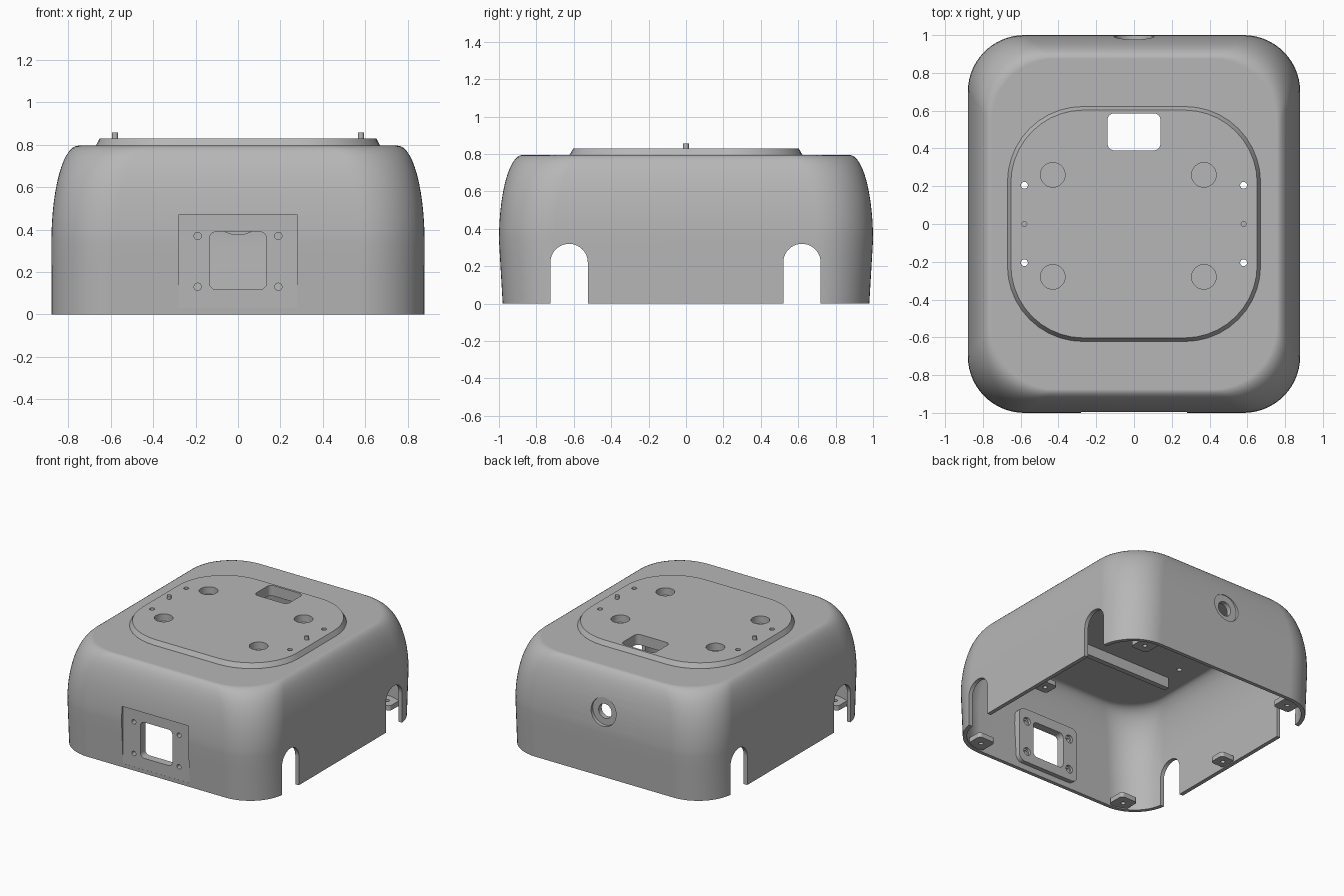
import bpy, bmesh
from math import sin, cos, pi, sqrt

if "Cube" in bpy.data.objects:
    bpy.data.objects.remove(bpy.data.objects["Cube"])

grey = bpy.data.materials.new("plain_grey")
grey.use_nodes = True
COLOUR = (0.47, 0.47, 0.47, 1)
grey.diffuse_color = COLOUR
grey.node_tree.nodes["Principled BSDF"].inputs["Base Color"].default_value = COLOUR


def outline(hx, hy, r, steps=10):
    """Rounded rectangle; a circle when hx = hy = r."""
    pts = []
    for q, (sx, sy) in enumerate(((1, 1), (-1, 1), (-1, -1), (1, -1))):
        for i in range(steps + 1):
            a = (q + i / steps) * pi / 2
            pts.append((sx * (hx - r) + r * cos(a), sy * (hy - r) + r * sin(a)))
    return pts


def loft(name, rings):
    """Closed solid through rings of 3D points."""
    bm = bmesh.new()
    loops = [[bm.verts.new(p) for p in ring] for ring in rings]
    n = len(loops[0])
    for a, b in zip(loops, loops[1:]):
        for i in range(n):
            j = (i + 1) % n
            bm.faces.new((a[i], a[j], b[j], b[i]))
    bm.faces.new(loops[0][::-1])
    bm.faces.new(loops[-1])
    bmesh.ops.remove_doubles(bm, verts=bm.verts, dist=1e-5)
    bmesh.ops.recalc_face_normals(bm, faces=bm.faces)
    mesh = bpy.data.meshes.new(name)
    bm.to_mesh(mesh)
    bm.free()
    mesh.materials.append(grey)
    ob = bpy.data.objects.new(name, mesh)
    bpy.context.collection.objects.link(ob)
    return ob


def prism(axis, u, v, hu, hv, r, start, end):
    """Rounded bar along an axis, centred at (u, v) on the other two."""
    place = {"X": lambda a, b, w: (w, a, b),
             "Y": lambda a, b, w: (a, w, b),
             "Z": lambda a, b, w: (a, b, w)}[axis]
    shape = outline(hu, hv, r)
    return loft("helper", [[place(u + a, v + b, w) for a, b in shape] for w in (start, end)])


def rod(axis, u, v, r, start, end):
    return prism(axis, u, v, r, r, r, start, end)


def combine(target, tool, operation):
    mod = target.modifiers.new(operation, "BOOLEAN")
    mod.operation = operation
    mod.solver = "EXACT"
    mod.object = tool
    bpy.context.view_layer.objects.active = target
    bpy.ops.object.modifier_apply(modifier=mod.name)
    bpy.data.objects.remove(tool)


def shell_rings(wall, bottom, top):
    """Slightly leaning sides that curve over into a flat top."""
    rings = []
    heights = [bottom, 0.12, 0.24]
    heights += [0.34 + (top - 0.34) * sin(i / 14 * pi / 2) for i in range(15)]
    for z in heights:
        s = max(0, (z - 0.34) / (top - 0.34))
        inset = 0.125 * (1 - sqrt(max(0, 1 - s * s)))
        lean = 0.02 * max(0, 1 - z / 0.34) if z > 0 else 0.02
        rings.append([(x, y, z) for x, y in outline(
            0.88 - inset - wall, 1 - inset - lean - wall, 0.3 + 0.3 * inset - wall, 14)])
    return rings


# Hollow cover
body = loft("cover", shell_rings(0, 0, 0.795))
combine(body, loft("helper", shell_rings(0.03, -0.05, 0.75)), "DIFFERENCE")

# Raised top plate with sloping rim
plate = loft("helper", [[(x, y, z) for x, y in outline(hx, hy, r)]
                        for hx, hy, r, z in ((0.67, 0.622, 0.4, 0.77),
                                             (0.67, 0.622, 0.4, 0.796),
                                             (0.652, 0.603, 0.385, 0.83))])
combine(body, plate, "UNION")

# Inner window frame, inner ring and cross rib
combine(body, prism("Y", 0, 0.255, 0.26, 0.21, 0.05, -0.972, -0.92), "UNION")
combine(body, rod("Y", 0, 0.5, 0.127, 0.935, 0.972), "UNION")
combine(body, prism("Z", 0, -0.36, 0.6, 0.02, 0.005, 0.67, 0.77), "UNION")

# Mounting tabs around the open base
for side in (-1, 1):
    tabs = [(side * 0.8, 0, 0.06)]
    tabs += [(side * 0.64, end * 0.88, 0.07) for end in (-1, 1)]
    for x, y, h in tabs:
        combine(body, prism("Z", x, y, h, h, 0.025, 0.008, 0.045), "UNION")
        combine(body, rod("Z", x, y, 0.016, -0.1, 0.1), "DIFFERENCE")

# Arched side openings
for y in (-0.625, 0.62):
    combine(body, prism("X", y, 0.06, 0.1, 0.26, 0.1, -1.2, 1.2), "DIFFERENCE")

# Flat front panel with window and screw holes
combine(body, prism("Y", 0, 0.25, 0.28, 0.22, 0.002, -1.2, -0.981), "DIFFERENCE")
combine(body, prism("Y", 0, 0.253, 0.135, 0.137, 0.035, -1.2, -0.8), "DIFFERENCE")
for x in (-0.19, 0.19):
    for z in (0.13, 0.37):
        combine(body, rod("Y", x, z, 0.017, -1.2, -0.8), "DIFFERENCE")
        combine(body, rod("Y", x, z, 0.03, -0.94, -0.8), "DIFFERENCE")

# Recessed round port at the back
combine(body, rod("Y", 0, 0.5, 0.105, 0.972, 1.2), "DIFFERENCE")
combine(body, rod("Y", 0, 0.5, 0.055, 0.8, 1.2), "DIFFERENCE")

# Top plate openings
combine(body, prism("Z", 0, 0.488, 0.14, 0.098, 0.035, 0.6, 1), "DIFFERENCE")
for x in (-0.43, 0.37):
    for y in (-0.28, 0.26):
        combine(body, rod("Z", x, y, 0.065, 0.775, 1), "DIFFERENCE")
for x in (-0.58, 0.58):
    for y in (-0.205, 0.205):
        combine(body, rod("Z", x, y, 0.018, 0.6, 1), "DIFFERENCE")

# Shading with crisp edges
bpy.ops.object.select_all(action="DESELECT")
body.select_set(True)
bpy.context.view_layer.objects.active = body
bpy.ops.object.shade_smooth_by_angle(angle=0.5)
weighted = body.modifiers.new("weighted_normals", "WEIGHTED_NORMAL")
weighted.keep_sharp = True

# Locating pins
for side, label in ((1, "left"), (-1, "right")):
    pin = rod("Z", side * 0.58, 0, 0.015, 0.82, 0.857)
    pin.name = label + "_pin"
    bpy.ops.object.select_all(action="DESELECT")
    pin.select_set(True)
    bpy.context.view_layer.objects.active = pin
    bpy.ops.object.shade_smooth_by_angle(angle=0.5)
